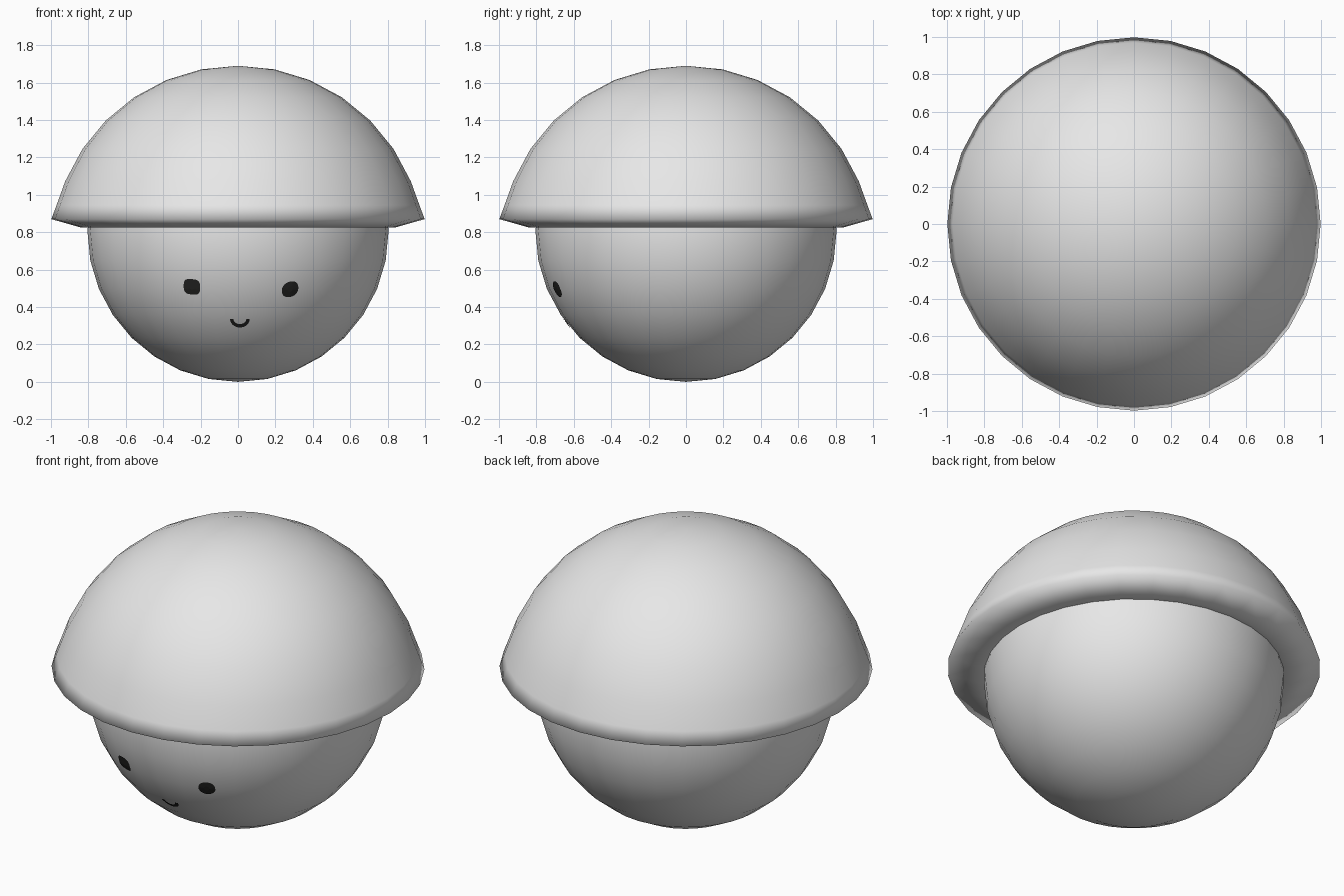
import bpy, bmesh, math
from mathutils import Vector
from mathutils.bvhtree import BVHTree

if "Cube" in bpy.data.objects:
    bpy.data.objects.remove(bpy.data.objects["Cube"])


def material(name, rgb):
    m = bpy.data.materials.new(name)
    m.diffuse_color = (*rgb, 1)
    m.use_nodes = True
    m.node_tree.nodes["Principled BSDF"].inputs["Base Color"].default_value = m.diffuse_color
    return m


pale = material("pale grey", (0.8, 0.8, 0.8))
black = material("soft black", (0.018, 0.018, 0.017))
SIDES = 32


def finish(bm, name, mat):
    bmesh.ops.recalc_face_normals(bm, faces=bm.faces)
    me = bpy.data.meshes.new(name)
    for f in bm.faces:
        f.smooth = True
    bm.to_mesh(me)
    me.materials.append(mat)
    ob = bpy.data.objects.new(name, me)
    bpy.context.collection.objects.link(ob)
    return ob


# Round body
bm = bmesh.new()
bmesh.ops.create_uvsphere(bm, u_segments=SIDES, v_segments=16, radius=0.805)
bmesh.ops.translate(bm, verts=bm.verts, vec=(0, 0, 0.805))
surface = BVHTree.FromBMesh(bm)
finish(bm, "body", pale)
bm.free()

# Domed cap with a turned-under brim
step = math.pi / 16
profile = [(math.sin(i * step), 0.69 + math.cos(i * step)) for i in range(7)]
profile += [(0.97, 0.945), (0.998, 0.87), (0.84, 0.825), (0.79, 0.835)]
bm = bmesh.new()
vs = [bm.verts.new((r, 0, z)) for r, z in profile]
es = [bm.edges.new(p) for p in zip(vs, vs[1:])]
bmesh.ops.spin(bm, geom=vs + es, cent=(0, 0, 0), axis=(0, 0, 1),
               angle=math.tau, steps=SIDES, use_merge=True)
bmesh.ops.remove_doubles(bm, verts=bm.verts, dist=0.0005)
finish(bm, "cap", pale)
bm.free()


def on_body(x, z):
    """Point just in front of the body's front surface."""
    hit, normal, _, _ = surface.ray_cast(Vector((x, -3, z)), Vector((0, 1, 0)))
    return hit + Vector((x, hit.y, z - 0.805)).normalized() * 0.005


def face_front(bm):
    for f in bm.faces:
        f.normal_update()
        if f.normal.y > 0:
            f.normal_flip()


def plate(name, rows, closed):
    """Skin successive rows of (x, z) points laid on the body."""
    bm = bmesh.new()
    grid = [[bm.verts.new(on_body(x, z)) for x, z in row] for row in rows]
    for a, b in zip(grid, grid[1:]):
        n = len(a)
        for i in range(n if closed else n - 1):
            j = (i + 1) % n
            bm.faces.new((a[i], a[j], b[j], b[i]))
    if closed:
        bm.faces.new(grid[-1])
    me = bpy.data.meshes.new(name)
    face_front(bm)
    bm.to_mesh(me)
    bm.free()
    me.materials.append(black)
    bpy.context.collection.objects.link(bpy.data.objects.new(name, me))


# Eyes: slightly irregular hand-painted spots
def eye(name, cx, cz, power, tilt):
    rows = []
    for s in (1, 0.66, 0.33):
        row = []
        for i in range(20):
            t = math.tau * i / 20
            c, d = math.cos(t), math.sin(t)
            u = 0.044 * s * math.copysign(abs(c) ** power, c)
            v = 0.041 * s * math.copysign(abs(d) ** power, d)
            row.append((cx + u, cz + v + tilt * u))
        rows.append(row)
    plate(name, rows, True)


eye("left_eye", -0.245, 0.51, 0.65, -0.1)
eye("right_eye", 0.277, 0.497, 0.9, 0.2)

# Small smile
arc = [math.pi * (1 + i / 14) for i in range(15)]
plate("mouth", [[(0.01 + r * math.cos(t), 0.338 + (r - 0.008) * math.sin(t))
                 for t in arc] for r in (0.052, 0.034)], False)
